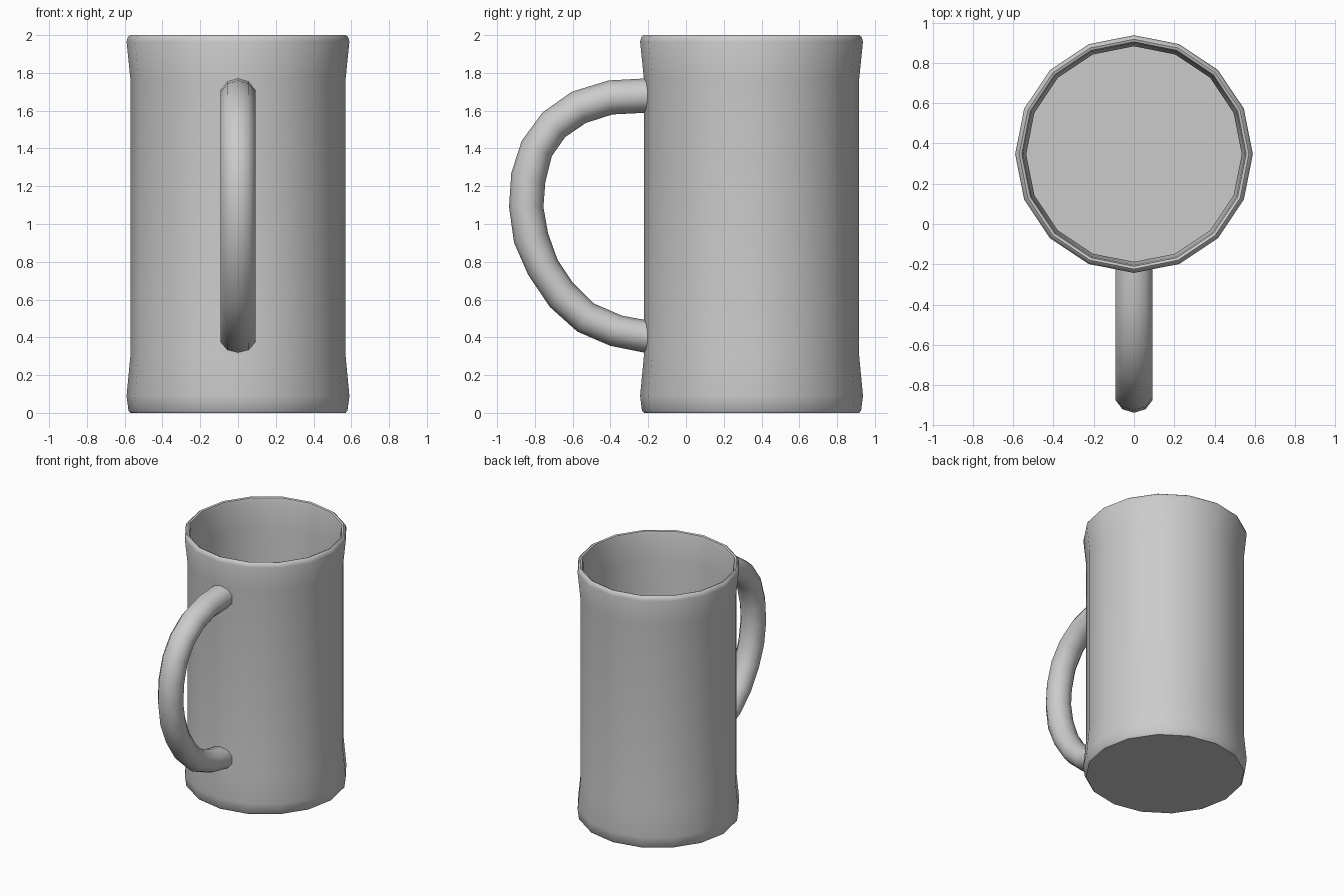
import bpy, bmesh, math
from mathutils import Vector

if "Cube" in bpy.data.objects:
    bpy.data.objects.remove(bpy.data.objects["Cube"])

CY = 0.347


def make_object(name, bm, angle):
    bmesh.ops.recalc_face_normals(bm, faces=bm.faces)
    me = bpy.data.meshes.new(name)
    bm.to_mesh(me)
    bm.free()
    ob = bpy.data.objects.new(name, me)
    bpy.context.collection.objects.link(ob)
    bpy.ops.object.select_all(action='DESELECT')
    ob.select_set(True)
    bpy.context.view_layer.objects.active = ob
    bpy.ops.object.shade_smooth_by_angle(angle=math.radians(angle))
    return ob


def skin(bm, rings):
    # Join consecutive rings with quads
    loops = [[bm.verts.new(p) for p in r] for r in rings]
    n = len(loops[0])
    for a, b in zip(loops, loops[1:]):
        for i in range(n):
            j = (i + 1) % n
            bm.faces.new((a[i], a[j], b[j], b[i]))
    bm.faces.new(loops[0])
    bm.faces.new(loops[-1])


# Mug body: 16-sided turned profile, outside wall, rim, inside wall and floor
profile = [(0.57, 0), (0.58, 0.012), (0.59, 0.09), (0.57, 0.3), (0.57, 1.77),
           (0.59, 1.965), (0.583, 1.99), (0.57, 2.0), (0.557, 1.995),
           (0.55, 1.965), (0.535, 1.77), (0.535, 0.3), (0.545, 0.06)]
bm = bmesh.new()
skin(bm, [[(r * math.sin(k * math.tau / 16), CY + r * math.cos(k * math.tau / 16), z)
           for k in range(16)] for r, z in profile])
make_object("mug_body", bm, 40)

# Handle: outer and inner outline points (y, z) swept with a 10-sided section
outer = [(-.19, 1.772), (-.41, 1.76), (-.605, 1.70), (-.76, 1.59), (-.87, 1.44),
         (-.925, 1.27), (-.937, 1.09), (-.91, .9), (-.835, .73), (-.72, .56),
         (-.575, .43), (-.4, .355), (-.19, .313)]
inner = [(-.19, 1.59), (-.39, 1.58), (-.53, 1.535), (-.64, 1.46), (-.71, 1.36),
         (-.745, 1.22), (-.755, 1.09), (-.73, .95), (-.68, .81), (-.6, .69),
         (-.49, .58), (-.34, .515), (-.19, .487)]
rings = []
for o, i in zip(outer, inner):
    o, i = Vector((0, *o)), Vector((0, *i))
    mid, half = (o + i) / 2, (o - i) / 2
    rings.append([mid + half * math.cos(k * math.tau / 10)
                  + Vector((0.097 * math.sin(k * math.tau / 10), 0, 0)) for k in range(10)])
bm = bmesh.new()
skin(bm, rings)
make_object("handle", bm, 45)
